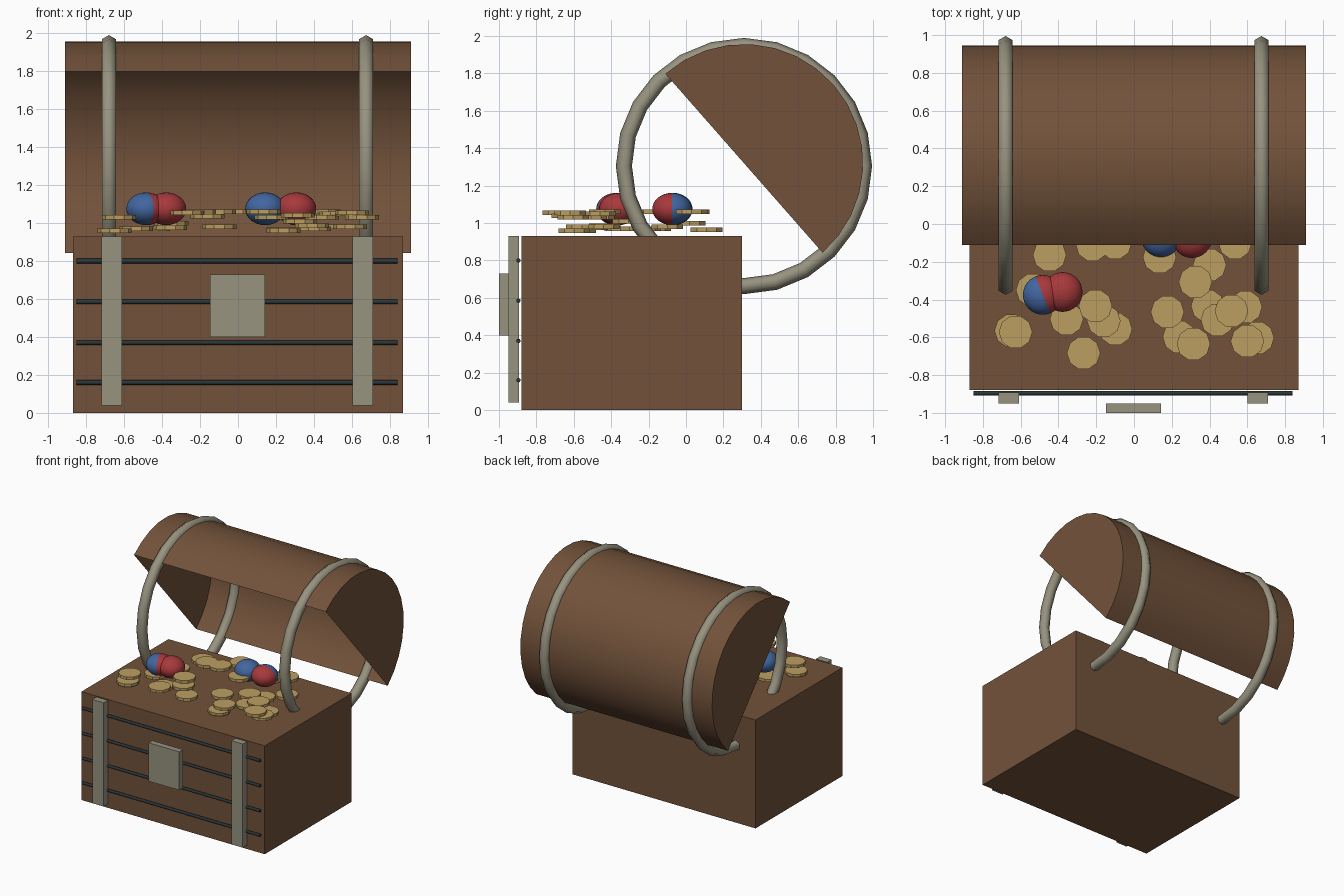
import bpy, bmesh, math
from mathutils import Matrix, Vector

if "Cube" in bpy.data.objects:
    bpy.data.objects.remove(bpy.data.objects["Cube"])


def material(name, r, g, b):
    lin = [((c / 255 + 0.055) / 1.055) ** 2.4 for c in (r, g, b)]
    m = bpy.data.materials.new(name)
    m.diffuse_color = (*lin, 1)
    m.use_nodes = True
    m.node_tree.nodes["Principled BSDF"].inputs["Base Color"].default_value = m.diffuse_color
    return m


WOOD = material("brown wood", 114, 82, 58)
METAL = material("pale metal", 151, 147, 128)
DARK = material("dark iron", 42, 54, 58)
GOLD = material("gold", 188, 159, 97)
RED = material("red", 168, 57, 60)
BLUE = material("blue", 66, 102, 160)


def finish(name, bm, mats, smooth=None):
    me = bpy.data.meshes.new(name)
    bm.to_mesh(me)
    bm.free()
    for m in mats:
        me.materials.append(m)
    ob = bpy.data.objects.new(name, me)
    bpy.context.collection.objects.link(ob)
    if smooth:
        bpy.ops.object.select_all(action='DESELECT')
        ob.select_set(True)
        bpy.context.view_layer.objects.active = ob
        bpy.ops.object.shade_smooth_by_angle(angle=math.radians(smooth))
    return ob


def box(name, lo, hi, mat):
    lo, hi = Vector(lo), Vector(hi)
    bm = bmesh.new()
    bmesh.ops.create_cube(bm, size=1, matrix=Matrix.Translation((lo + hi) / 2)
                          @ Matrix.Diagonal((*(hi - lo), 1)))
    return finish(name, bm, [mat])


def cylinder(name, pos, radius, depth, sides, rot, mat, smooth=None):
    bm = bmesh.new()
    bmesh.ops.create_cone(bm, cap_ends=True, segments=sides, radius1=radius, radius2=radius,
                          depth=depth, matrix=Matrix.Translation(pos) @ rot)
    return finish(name, bm, [mat], smooth)


# chest body
box("chest_body", (-0.87, -0.88, 0), (0.87, 0.30, 0.93), WOOD)

# open lid: hollow half cylinder with end caps
CY, CZ, R, N = 0.31, 1.32, 0.637, 16
bm = bmesh.new()
rows = []
for x in (-0.91, 0.91):
    row = []
    for i in range(N + 1):
        a = math.radians(-48.7 + 180 * i / N)
        row.append(bm.verts.new((x, CY + R * math.cos(a), CZ + R * math.sin(a))))
    rows.append(row)
left, right = rows
for i in range(N):
    bm.faces.new((left[i], left[i + 1], right[i + 1], right[i]))
bm.faces.new(right)
bm.faces.new(left[::-1])
finish("lid", bm, [WOOD], 30)

# metal hoops around the lid: six-sided tube, 24 steps
for side, x in (("left", -0.68), ("right", 0.675)):
    bm = bmesh.new()
    grid = []
    for i in range(24):
        a = 2 * math.pi * i / 24
        ring = []
        for j in range(6):
            t = 2 * math.pi * j / 6
            r = 0.642 + 0.043 * math.cos(t)
            ring.append(bm.verts.new((x + 0.043 * math.sin(t),
                                      0.31 + r * math.cos(a), 1.305 + r * math.sin(a))))
        grid.append(ring)
    for i in range(24):
        for j in range(6):
            a, b = grid[i], grid[(i + 1) % 24]
            k = (j + 1) % 6
            bm.faces.new((a[j], a[k], b[k], b[j]))
    bmesh.ops.recalc_face_normals(bm, faces=bm.faces)
    finish(side + "_hoop", bm, [METAL], 80)

# front straps and lock plate
for side, x in (("left", -0.664), ("right", 0.656)):
    box(side + "_strap", (x - 0.054, -0.95, 0.04), (x + 0.054, -0.892, 0.93), METAL)
box("lock_plate", (-0.148, -1.0, 0.40), (0.142, -0.95, 0.73), METAL)

# thin iron bars across the front
for i, z in enumerate((0.16, 0.37, 0.585, 0.80)):
    cylinder(f"front_bar_{i + 1}", (-0.005, -0.896, z), 0.012, 1.69, 8,
             Matrix.Rotation(math.pi / 2, 4, 'Y'), DARK, 50)

# scattered ten-sided coins: x, y, z
COINS = [(-.447, -.165, .97), (-.22, -.11, 1.06), (-.10, -.10, 1.06), (.135, -.175, 1.06),
         (.40, -.217, .97), (.535, -.10, .98), (-.537, -.35, .97), (-.65, -.565, .96),
         (-.627, -.572, 1.03), (-.267, -.683, 1.055), (-.357, -.503, .975), (-.204, -.434, 1.06),
         (-.16, -.513, 1.035), (-.098, -.556, .98), (.177, -.466, 1.03), (.24, -.598, .96),
         (.315, -.635, 1.04), (.325, -.307, 1.01), (.39, -.434, .985), (.442, -.508, 1.03),
         (.516, -.46, 1.05), (.59, -.44, .98), (.653, -.603, 1.03), (.60, -.62, 1.055),
         (0, .04, 1.06), (.24, .11, .965), (-.35, .02, 1.0), (.45, .03, 1.06)]
for i, p in enumerate(COINS):
    cylinder(f"coin_{i + 1}", p, 0.089, 0.024, 10, Matrix.Rotation(math.pi / 2, 4, 'Z'), GOLD)


# flattened gems: one colour on the half facing the axis, one on the other
def gem(name, pos, axis, front, back):
    bm = bmesh.new()
    bmesh.ops.create_uvsphere(bm, u_segments=32, v_segments=16, radius=0.105)
    for f in bm.faces:
        f.material_index = 0 if f.calc_center_median().z > 0 else 1
    turn = Vector((0, 0, 1)).rotation_difference(Vector(axis)).to_matrix().to_4x4()
    bm.transform(Matrix.Translation(pos) @ Matrix.Diagonal((1, 1, 0.82, 1)) @ turn)
    finish(name, bm, [front, back], 60)


gem("gem_1", (-0.483, -0.375, 1.075), (-0.93, -0.37, 0), BLUE, RED)
gem("gem_2", (-0.378, -0.36, 1.075), (-0.93, -0.37, 0), RED, RED)
gem("gem_3", (0.143, -0.07, 1.075), (0, -1, 0), BLUE, BLUE)
gem("gem_4", (0.307, -0.075, 1.075), (0, -1, 0), RED, BLUE)
